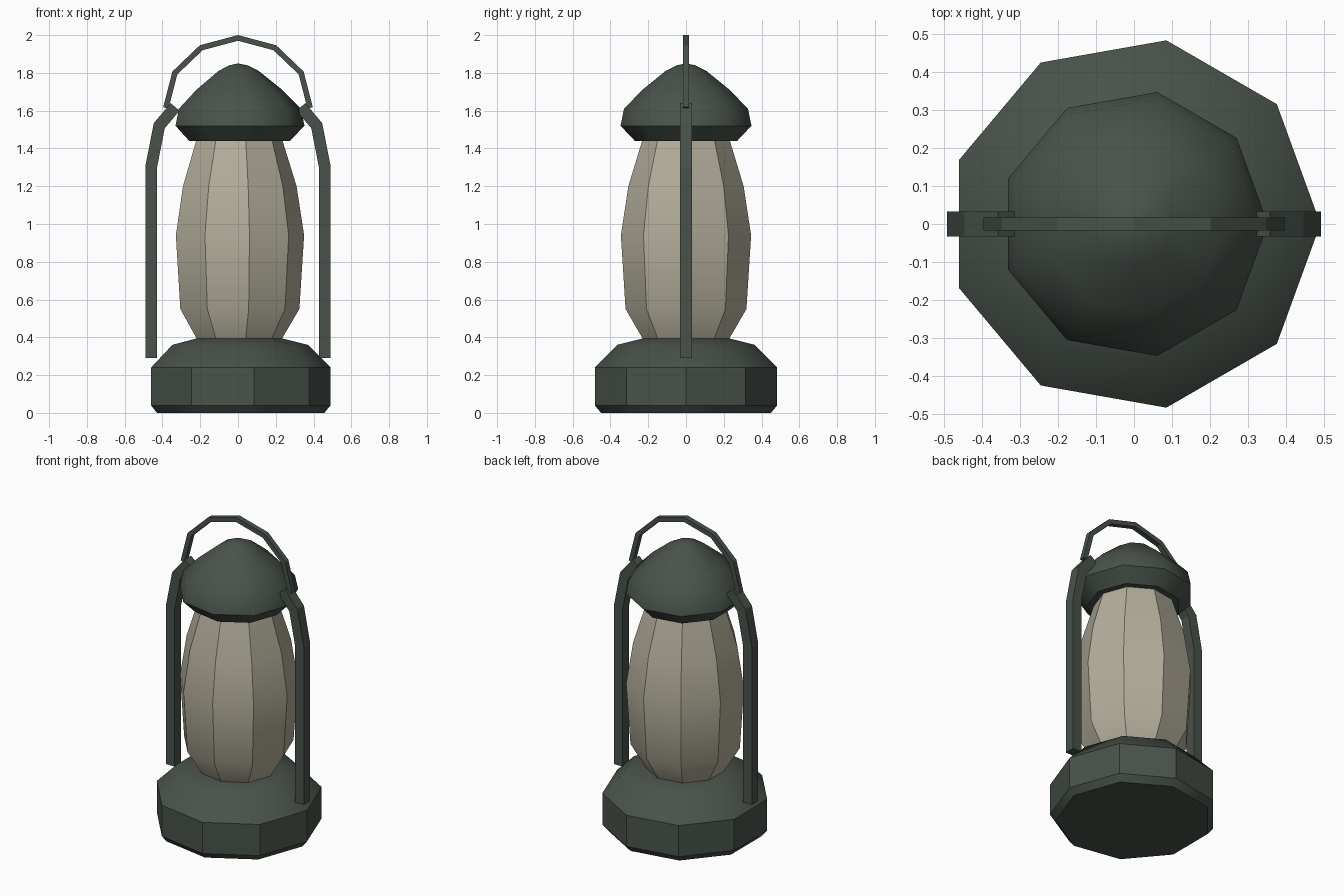
import bpy, bmesh, math
from mathutils import Vector

if "Cube" in bpy.data.objects:
    bpy.data.objects.remove(bpy.data.objects["Cube"])

SIDES = 9


def material(name, rgb):
    m = bpy.data.materials.new(name)
    m.diffuse_color = (*rgb, 1.0)
    m.use_nodes = True
    m.node_tree.nodes["Principled BSDF"].inputs["Base Color"].default_value = m.diffuse_color
    return m


green = material("dark green metal", (0.066, 0.085, 0.068))
glass = material("dusty beige glass", (0.45, 0.42, 0.325))


def finish(name, bm, mat, angle):
    """Smooth-shade all edges flatter than the angle, keep the rest sharp."""
    bmesh.ops.recalc_face_normals(bm, faces=bm.faces)
    for f in bm.faces:
        f.smooth = True
    for e in bm.edges:
        e.smooth = e.calc_face_angle(0) < math.radians(angle)
    me = bpy.data.meshes.new(name)
    bm.to_mesh(me)
    bm.free()
    me.materials.append(mat)
    ob = bpy.data.objects.new(name, me)
    bpy.context.collection.objects.link(ob)
    return ob


def lathe(name, profile, mat, angle):
    """Turn a (radius, z) profile into a nine-sided closed solid."""
    bm = bmesh.new()
    rings = []
    for r, z in profile:
        n = SIDES if r > 0 else 1
        rings.append([bm.verts.new((r * math.cos(i * math.tau / SIDES),
                                    r * math.sin(i * math.tau / SIDES), z)) for i in range(n)])
    for a, b in zip(rings, rings[1:]):
        for i in range(SIDES):
            j = (i + 1) % SIDES
            if len(b) == 1:
                bm.faces.new((a[i], a[j], b[0]))
            else:
                bm.faces.new((a[i], a[j], b[j], b[i]))
    bm.faces.new(rings[0][::-1])
    if len(rings[-1]) > 1:
        bm.faces.new(rings[-1])
    return finish(name, bm, mat, angle)


def bar(name, path, width, depth, mat):
    """Sweep a rectangle along an (x, z) path with mitred corners."""
    bm = bmesh.new()
    pts = [Vector(p) for p in path]
    rings = []
    for i, p in enumerate(pts):
        d0 = (p - pts[i - 1]).normalized() if i else None
        d1 = (pts[i + 1] - p).normalized() if i < len(pts) - 1 else None
        d0, d1 = d0 or d1, d1 or d0
        t = (d0 + d1).normalized()
        n = Vector((-t.y, t.x)) * (width / 2 / t.dot(d0))
        rings.append([bm.verts.new((p.x + s * n.x, y * depth / 2, p.y + s * n.y))
                      for s, y in ((1, 1), (1, -1), (-1, -1), (-1, 1))])
    for a, b in zip(rings, rings[1:]):
        for i in range(4):
            j = (i + 1) % 4
            bm.faces.new((a[i], a[j], b[j], b[i]))
    bm.faces.new(rings[0])
    bm.faces.new(rings[-1])
    return finish(name, bm, mat, 10)


# fuel tank base, glass globe and domed cap
lathe("base", [(0.457, 0), (0.49, 0.04), (0.49, 0.24), (0.37, 0.36), (0.23, 0.395)], green, 32)
lathe("glass_globe", [(0.225, 0.38), (0.325, 0.55), (0.35, 0.94), (0.31, 1.2), (0.233, 1.45)], glass, 32)
lathe("cap", [(0.275, 1.44), (0.352, 1.52), (0.333, 1.61), (0.235, 1.71),
              (0.11, 1.81), (0.05, 1.84), (0, 1.85)], green, 42)

# side supports
for side, label in ((1, "right"), (-1, "left")):
    bar(label + "_support", [(side * x, z) for x, z in
        ((0.46, 0.29), (0.46, 1.30), (0.417, 1.52), (0.333, 1.62))], 0.062, 0.066, green)

# carrying handle
half = [(0.382, 1.615), (0.334, 1.80), (0.195, 1.933)]
bar("handle", [(-x, z) for x, z in half] + [(0, 1.985)] + half[::-1], 0.029, 0.034, green)
